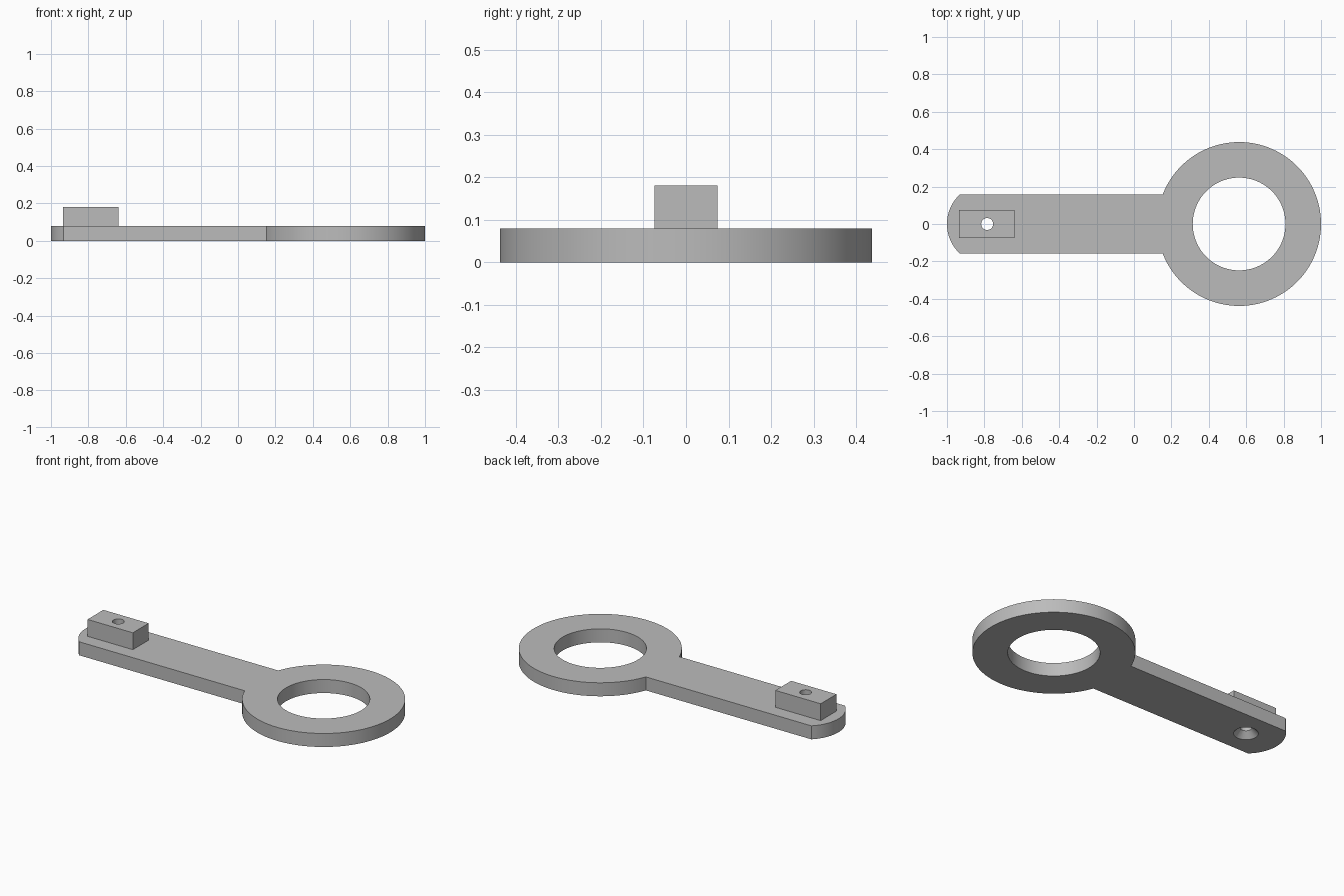
import bpy, bmesh, math

if "Cube" in bpy.data.objects:
    bpy.data.objects.remove(bpy.data.objects["Cube"])

RING_X, RING_R, BORE_R = 0.562, 0.438, 0.248
END_X, END_R, ARM_HALF = -0.785, 0.215, 0.157
PLATE_H, BLOCK_TOP = 0.08, 0.18

grey = bpy.data.materials.new("grey")
grey.diffuse_color = (0.5, 0.5, 0.5, 1)
grey.use_nodes = True
grey.node_tree.nodes["Principled BSDF"].inputs["Base Color"].default_value = grey.diffuse_color


def arc(cx, r, start, end, n):
    return [(cx + r * math.cos(start + (end - start) * i / n),
             r * math.sin(start + (end - start) * i / n)) for i in range(n + 1)]


def prism(name, outline, z0, z1):
    """Extrude a closed outline upwards from z0 to z1."""
    bm = bmesh.new()
    face = bm.faces.new([bm.verts.new((x, y, z0)) for x, y in outline])
    up = bmesh.ops.extrude_face_region(bm, geom=[face])["geom"]
    bmesh.ops.translate(bm, vec=(0, 0, z1 - z0),
                        verts=[v for v in up if isinstance(v, bmesh.types.BMVert)])
    bmesh.ops.recalc_face_normals(bm, faces=bm.faces)
    mesh = bpy.data.meshes.new(name)
    bm.to_mesh(mesh)
    bm.free()
    mesh.materials.append(grey)
    obj = bpy.data.objects.new(name, mesh)
    bpy.context.collection.objects.link(obj)
    return obj


def cutter(name, x, r0, r1, z0, z1, n):
    bpy.ops.mesh.primitive_cone_add(vertices=n, radius1=r0, radius2=r1, depth=z1 - z0,
                                    location=(x, 0, (z0 + z1) / 2))
    obj = bpy.context.object
    obj.name = name
    obj.hide_render = True
    obj.data.materials.append(grey)
    return obj


def finish(obj, cutters):
    """Cut the holes, then smooth the round walls."""
    bpy.ops.object.select_all(action='DESELECT')
    bpy.context.view_layer.objects.active = obj
    obj.select_set(True)
    for c in cutters:
        mod = obj.modifiers.new("cut", 'BOOLEAN')
        mod.operation, mod.solver, mod.object = 'DIFFERENCE', 'EXACT', c
        bpy.ops.object.modifier_apply(modifier=mod.name)
    bpy.ops.object.shade_smooth_by_angle(angle=math.radians(30))


# Flat plate: round head, straight arm, shallow rounded end
a = math.asin(ARM_HALF / RING_R)
b = math.asin(ARM_HALF / END_R)
outline = (arc(RING_X, RING_R, a - math.pi, math.pi - a, 96)
           + arc(END_X, END_R, math.pi - b, math.pi + b, 24))
plate = prism("lever_plate", outline, 0, PLATE_H)

# Raised block near the arm's end
block = prism("raised_block", [(-0.935, -0.074), (-0.638, -0.074),
                               (-0.638, 0.074), (-0.935, 0.074)], PLATE_H, BLOCK_TOP)

# Large bore, screw hole and its countersink underneath
bore = cutter("bore_cutter", RING_X, BORE_R, BORE_R, -0.1, 0.3, 96)
drill = cutter("screw_hole_cutter", END_X, 0.032, 0.032, -0.1, 0.3, 32)
sink = cutter("countersink_cutter", END_X, 0.077, 0.027, -0.01, 0.04, 32)

finish(plate, [bore, drill, sink])
finish(block, [drill])
for c in (bore, drill, sink):
    bpy.data.objects.remove(c)
